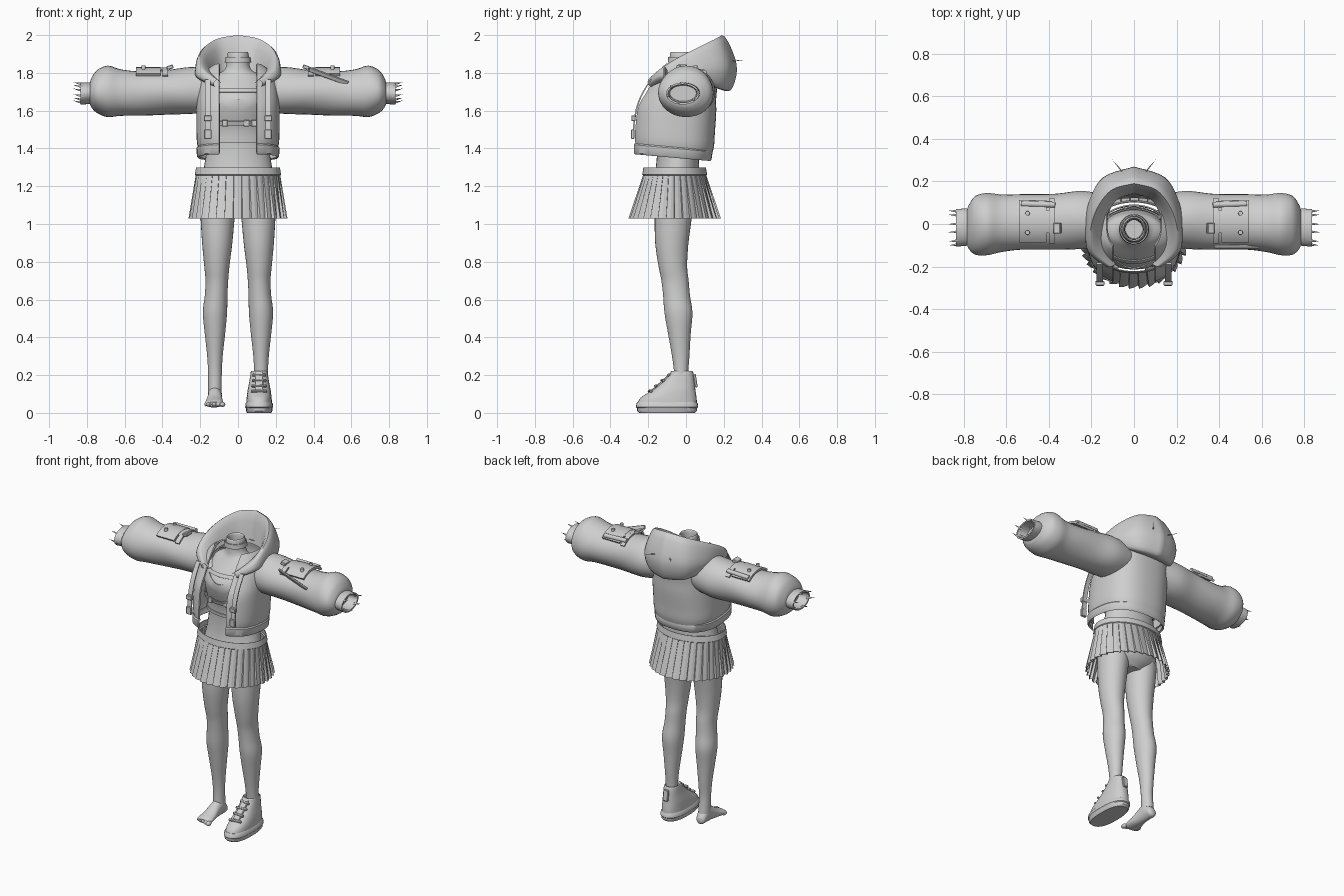
import bpy, bmesh, math
from mathutils import Vector, Matrix

cube = bpy.data.objects.get("Cube")
if cube:
    bpy.data.objects.remove(cube, do_unlink=True)

GREY = (0.62, 0.62, 0.62, 1)
grey = bpy.data.materials.new("plain grey")
grey.use_nodes = True
grey.diffuse_color = GREY
for node in grey.node_tree.nodes:
    if node.type == "BSDF_PRINCIPLED":
        node.inputs["Base Color"].default_value = GREY


# ---- helpers ----
def finish(name, bm, angle=40):
    mesh = bpy.data.meshes.new(name)
    bm.to_mesh(mesh)
    bm.free()
    mesh.materials.append(grey)
    obj = bpy.data.objects.new(name, mesh)
    bpy.context.collection.objects.link(obj)
    bpy.ops.object.select_all(action="DESELECT")
    obj.select_set(True)
    bpy.context.view_layer.objects.active = obj
    bpy.ops.object.shade_smooth_by_angle(angle=math.radians(angle))
    return obj


def grid(name, rows, closed=True, caps=(False, False), thick=0, angle=40):
    bm = bmesh.new()
    verts = [[bm.verts.new(p) for p in row] for row in rows]
    for a, b in zip(verts, verts[1:]):
        for i in range(len(a) if closed else len(a) - 1):
            j = (i + 1) % len(a)
            bm.faces.new((a[i], a[j], b[j], b[i]))
    for cap, row in zip(caps, (verts[0], verts[-1])):
        if cap:
            bm.faces.new(row)
    bmesh.ops.recalc_face_normals(bm, faces=bm.faces)
    if thick:
        bmesh.ops.solidify(bm, geom=bm.faces[:], thickness=thick)
    return finish(name, bm, angle)


def spline(rows, steps):
    out = []
    for i in range(len(rows) - 1):
        p, a, b, q = rows[max(i - 1, 0)], rows[i], rows[i + 1], rows[min(i + 2, len(rows) - 1)]
        for k in range(steps):
            t = k / steps
            out.append([v + t * ((w - u) + t * (2 * u - 5 * v + 4 * w - x + t * (3 * (v - w) + x - u))) / 2
                        if steps > 1 else v for u, v, w, x in zip(p, a, b, q)])
    return out + [list(rows[-1])]


def bend(value, power):
    return math.copysign(abs(value) ** (2 / power), value)


def tube(name, rows, axis="z", side=1, seg=32, power=2, steps=4, caps=(False, False), ripple=0):
    """Rows hold: position along axis, two centre coordinates, two radii."""
    rings = []
    for t, c, d, r, q in spline(rows, steps):
        ring = []
        for i in range(seg):
            a = math.tau * i / seg
            f = 1 + ripple * math.sin(3 * a + 14 * t)
            u, v = c + f * r * bend(math.cos(a), power), d + f * q * bend(math.sin(a), power)
            x, y, z = {"x": (t, u, v), "y": (u, t, v), "z": (u, v, t)}[axis]
            ring.append((x * side, y, z))
        rings.append(ring)
    return grid(name, rings, caps=caps)


def box(name, loc, size, rot=(0, 0, 0), bevel=0.003):
    bm = bmesh.new()
    bmesh.ops.create_cube(bm, size=1)
    bmesh.ops.scale(bm, vec=size, verts=bm.verts)
    bmesh.ops.bevel(bm, geom=bm.edges[:], offset=bevel, segments=1, affect="EDGES")
    obj = finish(name, bm, 30)
    obj.location, obj.rotation_euler = loc, rot


def ball(name, loc, size):
    bm = bmesh.new()
    bmesh.ops.create_uvsphere(bm, u_segments=14, v_segments=10, radius=1)
    bmesh.ops.scale(bm, vec=size, verts=bm.verts)
    finish(name, bm).location = loc


def spike(name, start, end, wide, tip=0):
    start, end = Vector(start), Vector(end)
    way = end - start
    bm = bmesh.new()
    place = Matrix.Translation((start + end) / 2) @ way.to_track_quat("Z", "Y").to_matrix().to_4x4()
    bmesh.ops.create_cone(bm, cap_ends=True, segments=12, radius1=wide, radius2=tip, depth=way.length, matrix=place)
    finish(name, bm)


# ---- body ----
BODY = [(1.03, 0, -.06, .08, .07), (1.09, 0, -.06, .18, .12), (1.2, 0, -.055, .195, .125),
        (1.3, 0, -.045, .18, .115), (1.4, 0, -.045, .165, .108), (1.5, 0, -.05, .158, .11),
        (1.58, 0, -.06, .162, .13), (1.65, 0, -.068, .162, .14), (1.72, 0, -.05, .155, .11),
        (1.78, 0, -.03, .13, .08), (1.82, 0, -.025, .068, .065), (1.9, 0, -.025, .056, .06)]
NECK_INSIDE = [(1.9, 0, -.025, .045, .049), (1.8, 0, -.025, .04, .044)]
tube("body", BODY + NECK_INSIDE, caps=(True, True))

LEG = [(1.1, .105, -.065, .095, .1), (1.03, .108, -.068, .09, .098), (.9, .11, -.075, .08, .088),
       (.78, .112, -.07, .067, .076), (.7, .112, -.058, .06, .072), (.62, .116, -.05, .06, .071),
       (.53, .122, -.04, .064, .074), (.42, .122, -.035, .054, .06), (.3, .122, -.028, .041, .046),
       (.2, .122, -.025, .036, .037), (.1, .122, -.02, .036, .042)]
for side, label in ((1, "left"), (-1, "right")):
    tube(label + "_leg", LEG, side=side, caps=(True, True))

# bare right foot
FOOT = [(.035, .122, .06, .014, .016), (.022, .122, .064, .03, .032), (-.02, .122, .088, .036, .058),
        (-.07, .123, .078, .038, .048), (-.12, .125, .06, .045, .031), (-.17, .127, .049, .05, .02),
        (-.185, .127, .046, .042, .012)]
tube("right_foot", FOOT, axis="y", side=-1, caps=(True, True))
for i in range(5):
    ball("toe", (-.082 - .022 * i, -.19 + .007 * i, .045), (.015 - .0015 * i, .022, .014 - .001 * i))

# left sneaker
SHOE = [(.045, .112, -.1, .068, .158), (.08, .112, -.092, .066, .148), (.12, .112, -.065, .061, .115),
        (.16, .112, -.042, .053, .088), (.2, .112, -.025, .047, .066), (.22, .112, -.022, .043, .057),
        (.215, .112, -.022, .037, .047), (.17, .112, -.022, .034, .04)]
tube("sneaker_upper", SHOE, power=2.4, caps=(True, True))
SOLE = [(0, .112, -.1, .064, .148), (.01, .112, -.1, .07, .158), (.025, .112, -.1, .07, .159),
        (.03, .112, -.1, .074, .165), (.05, .112, -.1, .072, .162), (.058, .112, -.1, .066, .155)]
tube("sneaker_sole", SOLE, power=2.5, steps=1, caps=(True, True))
slope = math.atan2(.1, -.11)
box("sneaker_tongue", (.112, -.125, .165), (.046, .15, .014), (-slope + math.pi, 0, 0), .004)
for i in range(4):
    t = i / 3
    box("sneaker_lace", (.112, -.19 + .1 * t, .115 + .085 * t), (.085 - .015 * t, .014, .014), (.7, 0, .12 * (-1) ** i))
box("sneaker_heel_tab", (.112, .05, .17), (.035, .014, .07), (.15, 0, 0))


# ---- crop top, belts and choker, wrapped around the body ----
def body_at(z):
    for a, b in zip(BODY, BODY[1:]):
        if z <= b[0]:
            t = (z - a[0]) / (b[0] - a[0])
            return [u + t * (v - u) for u, v in zip(a, b)]
    return BODY[-1]


def wrap(name, low, high, gap, scoop=0, thick=.006, seg=48):
    rings = []
    for k in range(9):
        ring = []
        for i in range(seg):
            a = math.tau * i / seg
            front = max(0, -math.sin(a)) ** 6
            z = low + (high - scoop * front - low) * k / 8
            _, cx, cy, rx, ry = body_at(z)
            ring.append((cx + (rx + gap) * math.cos(a), cy + (ry + gap) * math.sin(a), z))
        rings.append(ring)
    grid(name, rings, thick=thick)


wrap("crop_top", 1.43, 1.71, .01, scoop=.05)
wrap("chest_strap", 1.7, 1.72, .014)
wrap("under_chest_belt", 1.52, 1.545, .02)
wrap("top_hem", 1.43, 1.45, .015)
wrap("choker", 1.855, 1.885, .008)
for x in (-.07, .045, .085):
    box("belt_buckle", (x, -.19, 1.533), (.03, .014, .036))

# ---- pleated skirt ----
PLEATS = 34
SKIRT = [(1.3, .222, .165, 0), (1.262, .228, .172, 0), (1.258, .224, .168, .01), (1.03, .262, .246, .07)]
rings = []
for z, w, d, depth in SKIRT:
    ring = []
    for i in range(PLEATS):
        for part, cut in ((0, 0), (.5, .4), (.92, 1)):
            a, f = math.tau * (i + part) / PLEATS, 1 - depth * cut
            ring.append((w * f * math.cos(a), -.06 + d * f * math.sin(a), z))
    rings.append(ring)
grid("pleated_skirt", rings, thick=.004, angle=12)


# ---- open jacket ----
def open_shell(name, rows, steps, gap=.1, power=2.5, seg=48):
    rings = []
    for z, cy, w, d in spline(rows, steps):
        start = math.asin(min(.95, (gap / w) ** (power / 2)))
        ring = []
        for i in range(seg + 1):
            a = start + (math.tau - 2 * start) * i / seg
            y = cy - d * bend(math.cos(a), power)
            ring.append((w * bend(math.sin(a), power), y, z - .09 * y))
        rings.append(ring)
    grid(name, rings, closed=False, thick=.01)


open_shell("jacket", [(1.39, -.07, .21, .21), (1.43, -.067, .218, .216), (1.5, -.063, .22, .216),
                      (1.6, -.052, .22, .212), (1.68, -.03, .218, .19), (1.76, -.005, .205, .172),
                      (1.81, .005, .17, .155), (1.84, .005, .13, .145)], 4)
open_shell("jacket_hem", [(1.345, -.077, .212, .206), (1.352, -.077, .218, .212), (1.395, -.074, .22, .215),
                          (1.402, -.073, .214, .21)], 1)

SLEEVE = [(.13, .015, 1.71, .12, .118), (.25, .02, 1.705, .136, .124), (.38, .012, 1.698, .131, .118),
          (.52, .008, 1.692, .13, .117), (.62, .002, 1.694, .135, .123), (.69, 0, 1.7, .146, .136),
          (.745, -.004, 1.7, .138, .114), (.775, -.012, 1.695, .105, .08), (.785, -.015, 1.692, .08, .052)]
CUFF = [(.76, -.015, 1.695, .08, .052), (.79, -.015, 1.692, .088, .057), (.835, -.018, 1.69, .088, .058),
        (.835, -.018, 1.69, .078, .048), (.77, -.015, 1.692, .07, .042)]


def patch(name, side, x0, x1, low, high, gap, thick):
    rows = []
    for k in range(5):
        x = x0 + (x1 - x0) * k / 4
        angles = [math.radians(low + (high - low) * i / 14) for i in range(15)]
        rows.append([(side * x, .01 + (.13 + gap) * math.cos(a), 1.697 + (.119 + gap) * math.sin(a)) for a in angles])
    grid(name, rows, closed=False, thick=thick)


for side, label in ((1, "left"), (-1, "right")):
    tube(label + "_sleeve", SLEEVE, axis="x", side=side, steps=5, ripple=.018)
    tube(label + "_cuff", CUFF, axis="x", side=side, steps=1, caps=(False, True))
    for i in range(6):
        a = math.tau * i / 6 + .3
        y, z = -.018 + .08 * math.cos(a), 1.69 + .05 * math.sin(a)
        spike(label + "_cuff_tuft", (side * .82, y, z), (side * .872, y * 1.08, z + .012), .008)
    # sleeve pouch with flap, straps and studs
    patch(label + "_pouch", side, .41, .54, 45, 132, .014, .014)
    patch(label + "_pouch_strap", side, .37, .4, 40, 136, .012, .01)
    patch(label + "_pouch_bridge", side, .39, .42, 68, 112, .012, .01)
    spike(label + "_pouch_roll", (side * .37, .09, 1.805), (side * .53, .095, 1.802), .014, .014)
    for y in (-.04, .05):
        spike(label + "_pouch_stud", (side * .5, y, 1.81), (side * .5, y, 1.838), .012, .01)
    box(label + "_pouch_clip", (side * .36, -.02, 1.83), (.035, .05, .02), (0, .3 * side, 0))
    # hanging drawstrings with toggles
    path = spline([(-.19, 1.765), (-.24, 1.68), (-.268, 1.6), (-.282, 1.5), (-.282, 1.45)], 4)
    rows = []
    for y, z in path:
        rows.append([(side * (.16 + dx), y + dy, z) for dx, dy in ((-.015, 0), (.015, 0), (.015, .008), (-.015, .008))])
    grid(label + "_drawstring", rows, caps=(True, True))
    box(label + "_toggle", (side * .16, -.278, 1.56), (.042, .022, .03))
    box(label + "_strap_end", (side * .16, -.282, 1.475), (.038, .018, .05))
    spike(label + "_hood_pin", (side * .05, .24, 1.862), (side * .105, .305, 1.868), .004)

box("loose_sleeve_strap", (.48, -.108, 1.782), (.22, .012, .026), (.5, .35, 0))

# ---- hood: inner edge, rim, bulge and lower edge, from centre back to front ----
HOOD = [(0, .14, 1.8, 0, .19, 2, 0, .268, 1.845, 0, .238, 1.71),
        (.08, .115, 1.8, .105, .16, 1.982, .145, .218, 1.84, .12, .2, 1.72),
        (.125, .03, 1.8, .175, .07, 1.938, .213, .1, 1.825, .18, .12, 1.745),
        (.13, -.06, 1.79, .205, -.04, 1.882, .228, -.02, 1.8, .195, 0, 1.76),
        (.115, -.14, 1.775, .19, -.135, 1.822, .214, -.13, 1.78, .175, -.1, 1.75),
        (.085, -.19, 1.74, .11, -.2, 1.765, .13, -.2, 1.74, .11, -.17, 1.72)]
half = []
for row in spline(HOOD, 5):
    points = [tuple(row[i:i + 3]) for i in (0, 3, 6, 9)]
    x, y, z = points[-1]
    half.append(spline(points + [(x * .8, y * .68, z + .01)], 5))
other = [[(-x, y, z) for x, y, z in row] for row in half[:0:-1]]
grid("hood", other + half, closed=False, angle=60)
